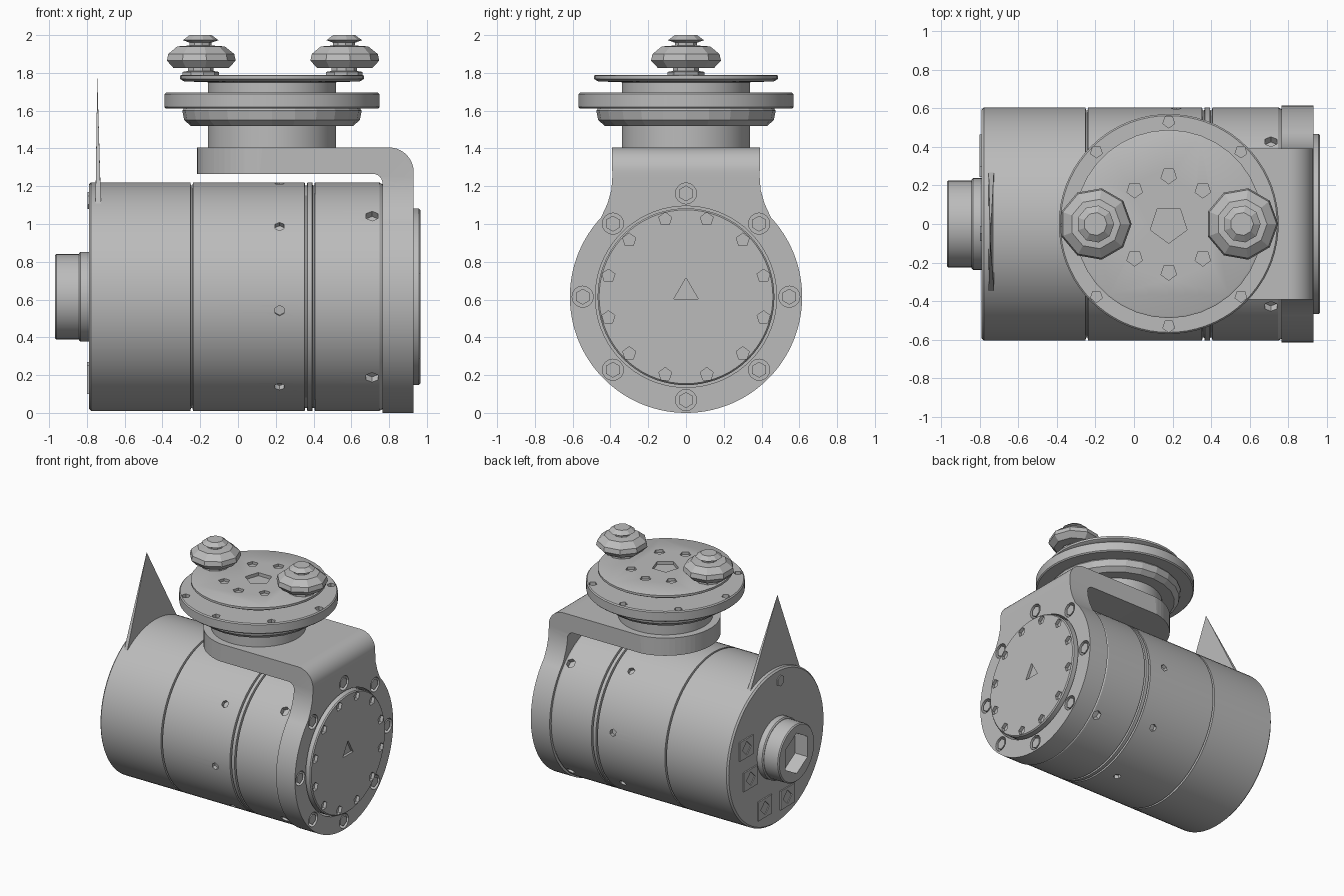
import bpy, bmesh
from math import sin, cos, pi, radians
from mathutils import Matrix, Vector

if "Cube" in bpy.data.objects:
    bpy.data.objects.remove(bpy.data.objects["Cube"])

grey = bpy.data.materials.new("plain grey")
grey.use_nodes = True
grey.diffuse_color = (0.5, 0.5, 0.5, 1)
grey.node_tree.nodes["Principled BSDF"].inputs["Base Color"].default_value = (0.5, 0.5, 0.5, 1)

AXIS_Z = 0.615                      # height of the drum axis
X_AXIS = Matrix.Translation((0, 0, AXIS_Z)) @ Matrix.Rotation(pi / 2, 4, 'Y')
TURRET_X = 0.18
Z_AXIS = Matrix.Translation((TURRET_X, 0, 0))


def finish(name, bm, smooth=True):
    bmesh.ops.recalc_face_normals(bm, faces=bm.faces)
    mesh = bpy.data.meshes.new(name)
    bm.to_mesh(mesh)
    bm.free()
    mesh.materials.append(grey)
    ob = bpy.data.objects.new(name, mesh)
    bpy.context.collection.objects.link(ob)
    if smooth:
        shade(ob)
    return ob


def shade(ob):
    bpy.ops.object.select_all(action='DESELECT')
    ob.select_set(True)
    bpy.context.view_layer.objects.active = ob
    bpy.ops.object.shade_smooth_by_angle(angle=radians(30))


def lathe(name, profile, matrix, sides=72, smooth=True):
    """Turn (radius, height) points about the local z axis, with flat caps."""
    bm = bmesh.new()
    rings = [[bm.verts.new(matrix @ Vector((r * cos(2 * pi * i / sides),
                                            r * sin(2 * pi * i / sides), h)))
              for i in range(sides)] for r, h in profile]
    for a, b in zip(rings, rings[1:]):
        for i in range(sides):
            j = (i + 1) % sides
            bm.faces.new((a[i], a[j], b[j], b[i]))
    bm.faces.new(rings[0])
    bm.faces.new(rings[-1])
    return finish(name, bm, smooth)


def disc(r, low, high, edge=0.008):
    return [(r - edge, low), (r, low + edge), (r, high - edge), (r - edge, high)]


def prism(name, points, place, low, high):
    """Extrude a 2D outline; place(u, v, w) gives the 3D point."""
    bm = bmesh.new()
    a = [bm.verts.new(place(u, v, low)) for u, v in points]
    b = [bm.verts.new(place(u, v, high)) for u, v in points]
    bm.faces.new(a)
    bm.faces.new(b)
    for i in range(len(a)):
        j = (i + 1) % len(a)
        bm.faces.new((a[i], a[j], b[j], b[i]))
    return finish(name, bm, False)


def pegs(name, items, r, depth, sides):
    """Many short pegs, each centred on a point and aimed along a direction."""
    bm = bmesh.new()
    for point, aim in items:
        m = Matrix.Translation(point) @ Vector(aim).to_track_quat('Z', 'Y').to_matrix().to_4x4()
        bmesh.ops.create_cone(bm, cap_ends=True, segments=sides, radius1=r,
                              radius2=r, depth=depth, matrix=m)
    return finish(name, bm, False)


def boolean(ob, tool, operation='DIFFERENCE'):
    mod = ob.modifiers.new("cut", 'BOOLEAN')
    mod.operation, mod.solver, mod.object = operation, 'EXACT', tool
    bpy.context.view_layer.objects.active = ob
    bpy.ops.object.modifier_apply(modifier=mod.name)
    bpy.data.objects.remove(tool)
    shade(ob)


def arc(cx, cy, r, start, end, n):
    return [(cx + r * cos(radians(start + (end - start) * i / n)),
             cy + r * sin(radians(start + (end - start) * i / n))) for i in range(n + 1)]


def around(r, x, angles):
    return [(x, r * cos(radians(a)), AXIS_Z + r * sin(radians(a))) for a in angles]


# Main drum with turned grooves
R = 0.605
profile = [(R - 0.012, -0.79), (R, -0.778)]
for g in (-0.245, 0.36, 0.40):
    profile += [(R, g - 0.007), (R - 0.016, g - 0.004), (R - 0.016, g + 0.004), (R, g + 0.007)]
profile += [(R, 0.748), (R - 0.01, 0.765)]
drum = lathe("drum", profile, X_AXIS, 96)


def radial(x, angles):
    return [((x, R * cos(radians(a)), AXIS_Z + R * sin(radians(a))),
             (0, cos(radians(a)), sin(radians(a)))) for a in angles]


boolean(drum, pegs("drum_hole_cutter", radial(0.22, range(7, 360, 45)), 0.028, 0.06, 6))
boolean(drum, pegs("side_hole_cutter", radial(0.71, range(45, 360, 90)), 0.036, 0.08, 6))

# Bracket: bent strip trimmed by its end-on and top outlines
strip = [(-0.4, 1.405), *arc(0.80, 1.275, 0.13, 90, 0, 10), (0.93, -0.1), (0.765, -0.1),
         *arc(0.715, 1.215, 0.05, 0, 90, 6), (-0.4, 1.265)]
bracket = prism("bracket", strip, lambda u, v, w: (u, w, v), -0.8, 0.8)
half = [(0.395, 1.6), (0.39, 1.25), (0.395, 1.18), (0.415, 1.11), *arc(0, AXIS_Z, 0.615, 43, -90, 40)]
outline = half + [(-y, z) for y, z in reversed(half[:-1])]
boolean(bracket, prism("end_outline", outline, lambda u, v, w: (w, u, v), -1, 1.2), 'INTERSECT')
outline = arc(TURRET_X, 0, 0.396, 90, 270, 32) + [(0.6, -0.396), (0.6, -0.8), (1.2, -0.8),
                                                  (1.2, 0.8), (0.6, 0.8), (0.6, 0.396)]
boolean(bracket, prism("top_outline", outline, lambda u, v, w: (u, v, w), -0.5, 1.7), 'INTERSECT')
boolean(bracket, lathe("cover_hole_cutter", [(0.48, 0.7), (0.48, 1.1)], X_AXIS))

# Recessed ring bolts
spots = around(0.547, 0.93, range(0, 360, 45))
boolean(bracket, pegs("bolt_hole_cutter", [(p, (1, 0, 0)) for p in spots], 0.056, 0.10, 16))
pegs("ring_bolts", [((0.9, y, z), (1, 0, 0)) for _, y, z in spots], 0.042, 0.05, 6)

# Round end cover with screw recesses
cover = lathe("end_cover", disc(0.468, 0.755, 0.965), X_AXIS)
spots = around(0.425, 0.965, range(15, 360, 30))
boolean(cover, pegs("screw_cutter", [(p, (1, 0, 0)) for p in spots], 0.036, 0.05, 5))
boolean(cover, pegs("centre_cutter", [((0.965, 0, 0.64), (1, 0, 0))], 0.075, 0.04, 3))

# Turret stack
lathe("turret_neck", [(0.34, 1.39), (0.34, 1.76)], Z_AXIS)
lathe("lower_collar", [(0.43, 1.52), (0.465, 1.55), (0.475, 1.60), (0.46, 1.62)], Z_AXIS, 24, False)
flange = lathe("flange", disc(0.57, 1.612, 1.695), Z_AXIS)
rim = [((TURRET_X + 0.53 * cos(a * pi / 4), 0.53 * sin(a * pi / 4), 1.695), (0, 0, 1)) for a in range(8)]
boolean(flange, pegs("flange_hole_cutter", rim, 0.032, 0.07, 5))
plate = lathe("top_plate", [(0.33, 1.75), (0.465, 1.755), (0.488, 1.768), (0.488, 1.785), (0.478, 1.79)],
              Z_AXIS, 36)
screws = [((TURRET_X + 0.25 * cos(a * pi / 4), 0.25 * sin(a * pi / 4), 1.79), (0, 0, 1))
          for a in (1, 2, 3, 5, 6, 7)]
boolean(plate, pegs("plate_screw_cutter", screws, 0.042, 0.04, 5))
boolean(plate, pegs("plate_centre_cutter", [((TURRET_X, 0, 1.79), (0, 0, 1))], 0.1, 0.05, 5))

# Faceted terminal knobs
for side, x in (("right", -0.2), ("left", 0.56)):
    knob = [(0.1, 1.765), (0.1, 1.805), (0.07, 1.81), (0.07, 1.825), (0.15, 1.825), (0.188, 1.865),
            (0.18, 1.9), (0.13, 1.94), (0.06, 1.945), (0.06, 1.96), (0.097, 1.973), (0.06, 2.0)]
    lathe(side + "_knob", knob, Matrix.Translation((x, 0, 0)), 9, False)

# Rear connector with a socket
lathe("connector_collar", disc(0.238, -0.842, -0.78), X_AXIS, 40)
plug = lathe("connector", disc(0.226, -0.97, -0.83), X_AXIS, 40)
boolean(plug, pegs("socket_cutter", [((-0.97, 0, AXIS_Z), (1, 0, 0))], 0.16, 0.22, 6))

# Rear face pads and screw
for i, (y, z) in enumerate(((0.38, 0.14), (0.33, -0.12), (0.15, -0.42), (-0.13, -0.44))):
    bm = bmesh.new()
    bmesh.ops.create_cube(bm, size=1, matrix=Matrix.Translation((-0.79, y, AXIS_Z + z))
                          @ Matrix.Diagonal((0.02, 0.17, 0.15, 1)))
    pad = finish("rear_pad_%d" % (i + 1), bm, False)
    boolean(pad, pegs("pad_cutter", [((-0.8, y, AXIS_Z + z), (1, 0, 0))], 0.055, 0.012, 4))
pegs("rear_screw", [((-0.79, -0.05, AXIS_Z + 0.51), (1, 0, 0))], 0.045, 0.015, 6)

# Thin upright fin
bm = bmesh.new()
base = [bm.verts.new(p) for p in ((-0.755, -0.36, 1.08), (-0.725, -0.36, 1.08),
                                  (-0.725, 0.3, 1.1), (-0.755, 0.3, 1.1))]
tip = bm.verts.new((-0.745, -0.08, 1.78))
bm.faces.new(base)
for i in range(4):
    bm.faces.new((base[i], base[(i + 1) % 4], tip))
finish("fin", bm, False)
